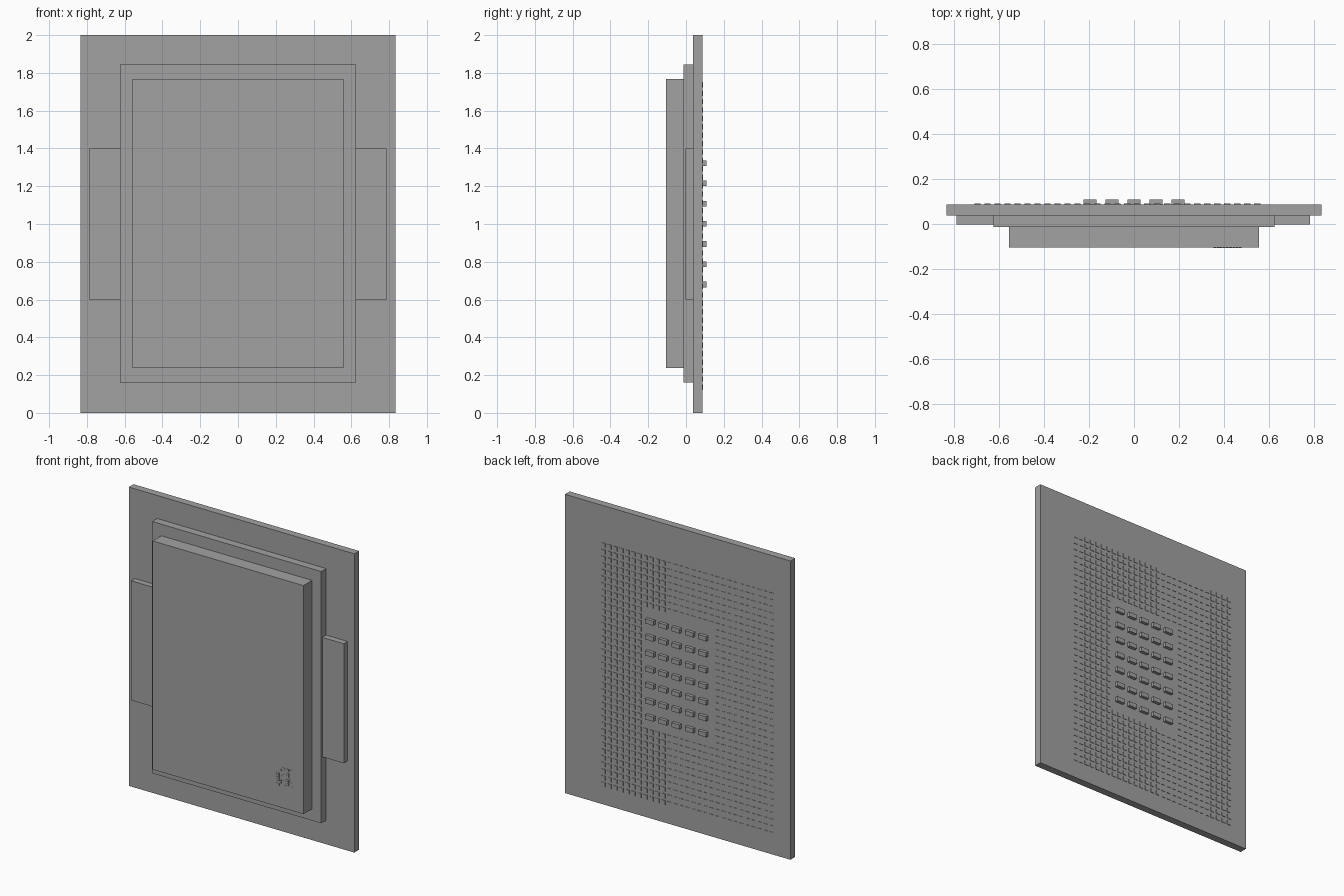
import bpy, bmesh, random
from mathutils import Matrix, Vector

cube = bpy.data.objects.get("Cube")
if cube:
    bpy.data.objects.remove(cube, do_unlink=True)

# One flat grey for everything
grey = bpy.data.materials.new("plain grey")
grey.use_nodes = True
colour = (0.36, 0.36, 0.36, 1)
grey.diffuse_color = colour
grey.node_tree.nodes["Principled BSDF"].inputs["Base Color"].default_value = colour


def blocks(name, centres, size_x, size_z, y0, y1):
    """Equal upright blocks at (x, z) centres, spanning y0 to y1, as one object."""
    bm = bmesh.new()
    scale = Matrix.Diagonal((size_x, y1 - y0, size_z, 1))
    for x, z in centres:
        place = Matrix.Translation(Vector((x, (y0 + y1) / 2, z)))
        bmesh.ops.create_cube(bm, size=1, matrix=place @ scale)
    mesh = bpy.data.meshes.new(name)
    bm.to_mesh(mesh)
    bm.free()
    mesh.materials.append(grey)
    obj = bpy.data.objects.new(name, mesh)
    bpy.context.collection.objects.link(obj)
    return obj


FRONT, BACK = 0.038, 0.088  # board faces
LID_FRONT = -0.105

# Board, stepped metal lid and its side ears
blocks("board", [(0, 1)], 1.67, 2, FRONT, BACK)
blocks("lid_flange", [(0, 1.003)], 1.252, 1.685, -0.014, FRONT)
blocks("lid", [(0, 1.003)], 1.116, 1.53, LID_FRONT, -0.014)
blocks("left_ear", [(0.705, 1)], 0.16, 0.8, -0.002, FRONT)
blocks("right_ear", [(-0.7075, 1)], 0.165, 0.8, -0.002, FRONT)

# Small components in the middle of the back
parts = [(-0.196 + 0.098 * i, 0.68 + 0.107 * j) for i in range(5) for j in range(7)]
blocks("back_components", parts, 0.06, 0.03, BACK, 0.109)

# Contact pads around them
COLS, ROWS, PITCH = 29, 37, 0.0445
pads = [(-0.697 + PITCH * i, 0.135 + PITCH * j) for i in range(COLS) for j in range(ROWS)]
pads = [(x, z) for x, z in pads if not (abs(x) < 0.26 and abs(z - 1) < 0.385)]
blocks("contact_pads", pads, 0.028, 0.028, BACK, BACK + 0.003)

# Small speckled square in the lid's lower corner
random.seed(4)
dots = [(0.36 + 0.014 * i, 0.39 + 0.014 * j) for i in range(9) for j in range(9)]
dots = [d for d in dots if random.random() < 0.45]
blocks("speckled_mark", dots, 0.012, 0.012, LID_FRONT - 0.002, LID_FRONT)
